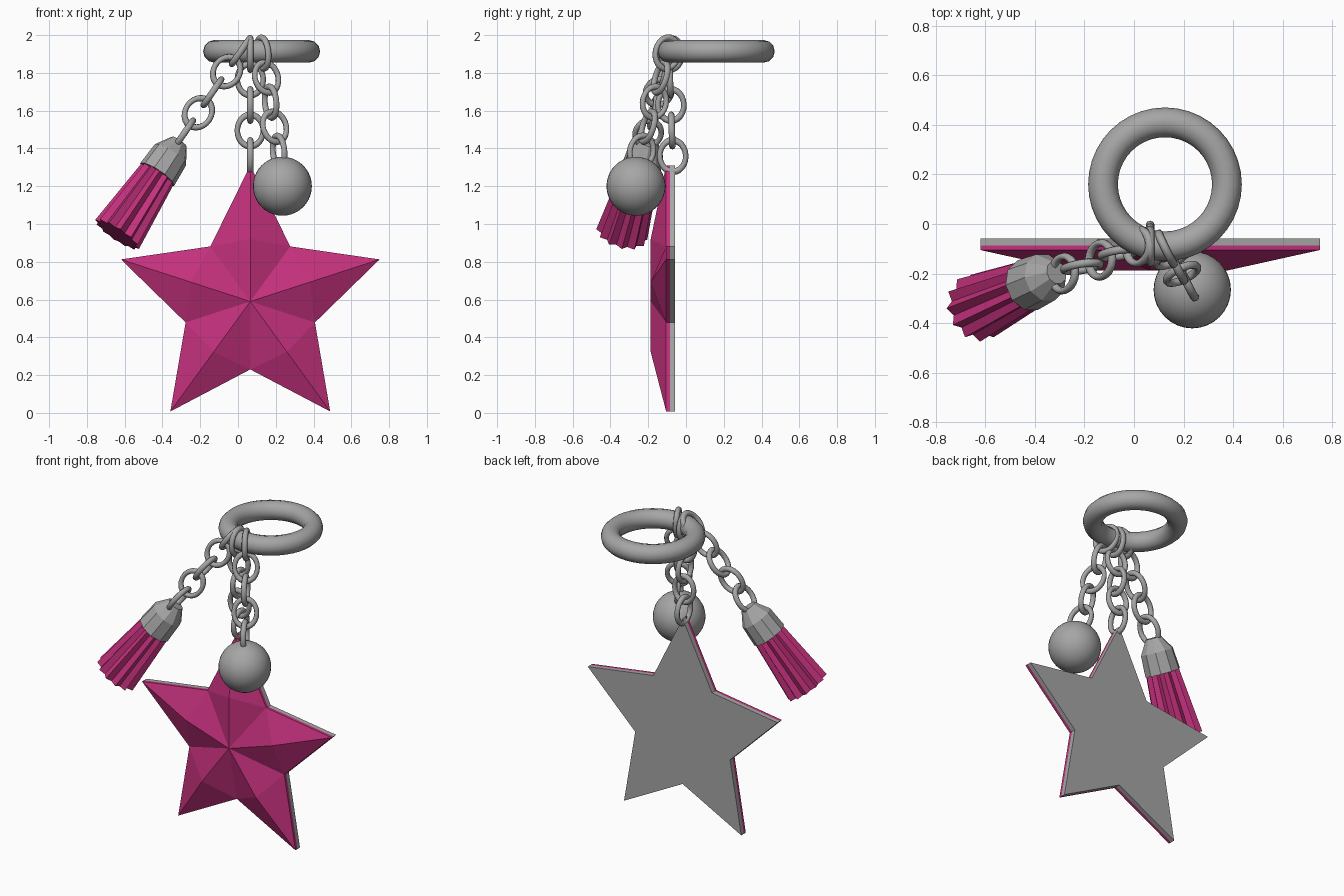
import bpy, bmesh, math
from mathutils import Vector, Matrix

if "Cube" in bpy.data.objects:
    bpy.data.objects.remove(bpy.data.objects["Cube"])


def material(name, col):
    m = bpy.data.materials.new(name)
    m.diffuse_color = (*col, 1)
    m.use_nodes = True
    m.node_tree.nodes["Principled BSDF"].inputs["Base Color"].default_value = m.diffuse_color
    return m


GREY = material("metal grey", (0.38, 0.38, 0.38))
PINK = material("magenta", (0.54, 0.03, 0.20))


def finish(ob, name, mat, smooth=None):
    ob.name = name
    ob.data.materials.append(mat)
    if smooth:
        bpy.ops.object.select_all(action='DESELECT')
        ob.select_set(True)
        bpy.context.view_layer.objects.active = ob
        bpy.ops.object.shade_smooth_by_angle(angle=math.radians(smooth))
    return ob


def mesh_object(name, bm, mat, smooth=None):
    bmesh.ops.recalc_face_normals(bm, faces=bm.faces[:])
    me = bpy.data.meshes.new(name)
    bm.to_mesh(me)
    bm.free()
    ob = bpy.data.objects.new(name, me)
    bpy.context.collection.objects.link(ob)
    return finish(ob, name, mat, smooth)


def loft(bm, rings, close_start=True, close_end=True):
    """Join rings of points with quads and cap the ends."""
    vs = [[bm.verts.new(p) for p in r] for r in rings]
    n = len(vs[0])
    for a, b in zip(vs, vs[1:]):
        for i in range(n):
            j = (i + 1) % n
            bm.faces.new((a[i], a[j], b[j], b[i]))
    if close_start:
        bm.faces.new(vs[0])
    if close_end:
        bm.faces.new(vs[-1])
    return vs


# Key ring
bpy.ops.mesh.primitive_torus_add(location=(0.125, 0.16, 1.914), major_radius=0.25,
                                 minor_radius=0.06, major_segments=40, minor_segments=12)
finish(bpy.context.object, "key_ring", GREY, 40)


# Chains: five oval links, alternately turned by a quarter
def chain(name, start, end, odd_normal, count=5):
    start, end = Vector(start), Vector(end)
    d = (end - start).normalized()
    n = Vector(odd_normal)
    n = (n - d * n.dot(d)).normalized()
    for i in range(count):
        z = n if i % 2 == 0 else d.cross(n)
        y = z.cross(d)
        bpy.ops.mesh.primitive_torus_add(major_radius=0.08, minor_radius=0.017,
                                         major_segments=24, minor_segments=8)
        ob = bpy.context.object
        rot = Matrix((d, y, z)).transposed().to_4x4()
        ob.matrix_world = (Matrix.Translation(start.lerp(end, i / (count - 1)))
                           @ rot @ Matrix.Diagonal((1.04, 0.86, 1, 1)))
        finish(ob, f"{name}_link_{i + 1}", GREY, 60)


chain("star_chain", (0.065, -0.09, 1.9), (0.065, -0.07, 1.36), (1, 0, 0))
left_dir = Vector((-0.30, -0.11, -0.445))
chain("tassel_chain", (0.015, -0.09, 1.915), (-0.285, -0.2, 1.48), left_dir.cross((0, 1, 0)))
chain("ball_chain", (0.13, -0.1, 1.905), (0.215, -0.235, 1.385), (0.9, 0.43, 0))

# Ball
bpy.ops.mesh.primitive_uv_sphere_add(segments=32, ring_count=20, radius=0.156,
                                     location=(0.235, -0.265, 1.2))
finish(bpy.context.object, "ball", GREY, 60)

# Star
CX, CZ = 0.065, 0.59


def star_ring(y):
    pts = []
    for i in range(10):
        r = 0.36 if i % 2 else 0.72
        a = math.radians(90 + 36 * i)
        pts.append(Vector((CX + r * math.cos(a), y, CZ + r * math.sin(a))))
    return pts


bm = bmesh.new()
loft(bm, [star_ring(-0.058), star_ring(-0.086)])
mesh_object("star_back_plate", bm, GREY)

bm = bmesh.new()
outline = loft(bm, [star_ring(-0.086), star_ring(-0.105)], close_end=False)[-1]
centre = bm.verts.new((CX, -0.187, CZ))
for i in range(0, 10, 2):  # each arm has a level ridge that drops to the tip
    a = math.radians(90 + 36 * i)
    ridge = bm.verts.new((CX + 0.33 * math.cos(a), -0.187, CZ + 0.33 * math.sin(a)))
    for side in (outline[i - 1], outline[i + 1]):
        bm.faces.new((centre, ridge, side))
        bm.faces.new((ridge, outline[i], side))
mesh_object("star_front", bm, PINK)

# Tassel: turned cap and pleated skirt along a slanted axis
top, bottom = Vector((-0.312, -0.195, 1.435)), Vector((-0.64, -0.34, 0.945))
axis = (bottom - top).normalized()
side = axis.cross((0, 1, 0)).normalized()
up = axis.cross(side)


def round_ring(t, r_out, r_in, n):
    pts = []
    for i in range(n):
        r = r_in if i % 2 else r_out
        a = 2 * math.pi * i / n
        pts.append(top + axis * t + (side * math.cos(a) + up * math.sin(a)) * r)
    return pts


bm = bmesh.new()
loft(bm, [round_ring(t, r, r, 10) for t, r in
          ((0, 0.048), (0.085, 0.1), (0.215, 0.108))])
mesh_object("tassel_cap", bm, GREY)

bm = bmesh.new()
length = (bottom - top).length
loft(bm, [round_ring(0.19, 0.1, 0.08, 24), round_ring(length, 0.139, 0.113, 24)])
mesh_object("tassel_skirt", bm, PINK)
